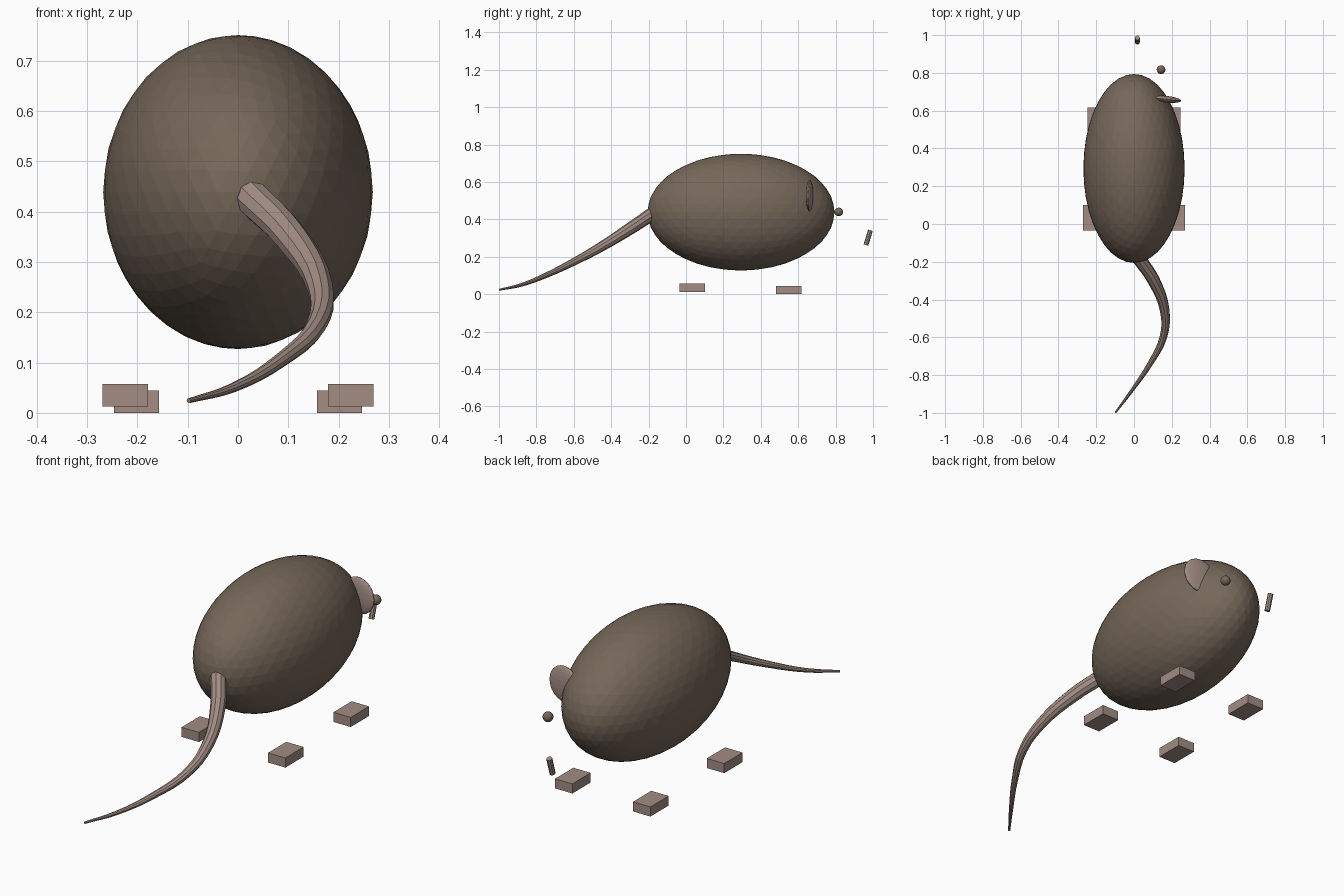
import bpy
from math import radians
from mathutils import Vector

if "Cube" in bpy.data.objects:
    bpy.data.objects.remove(bpy.data.objects["Cube"])


def material(name, rgb):
    m = bpy.data.materials.new(name)
    m.diffuse_color = (*rgb, 1)
    m.use_nodes = True
    m.node_tree.nodes["Principled BSDF"].inputs["Base Color"].default_value = m.diffuse_color
    return m


FUR = material("brown fur", (0.18, 0.135, 0.1))
SKIN = material("pink skin", (0.36, 0.265, 0.23))


def finish(name, mat, scale=(1, 1, 1), rot=(0, 0, 0)):
    o = bpy.context.object
    o.name = name
    o.scale = scale
    o.rotation_euler = rot
    o.data.materials.append(mat)
    return o


def ball(name, mat, loc, radii, subdiv, rot=(0, 0, 0)):
    bpy.ops.mesh.primitive_ico_sphere_add(subdivisions=subdiv, radius=1, location=loc)
    return finish(name, mat, radii, rot)


# Body, ear and eye
ball("body", FUR, (0, 0.294, 0.439), (0.268, 0.5, 0.312), 4)
ball("ear", SKIN, (0.166, 0.661, 0.527), (0.084, 0.018, 0.085), 3, (0, 0, radians(-6)))
ball("eye", FUR, (0.143, 0.817, 0.44), (0.023, 0.023, 0.023), 3)

# Tooth: a small slanted peg
low, high = Vector((0.018, 0.962, 0.263)), Vector((0.018, 0.986, 0.342))
axis = high - low
bpy.ops.mesh.primitive_cylinder_add(vertices=8, radius=0.013, depth=axis.length,
                                    location=(low + high) / 2)
finish("tooth", SKIN, rot=axis.to_track_quat('Z', 'Y').to_euler())

# Feet: mirrored pairs of blocks
for pair, x, y, z in (("tail_side", 0.224, 0.034, 0.035), ("head_side", 0.202, 0.549, 0.0225)):
    for side, s in (("right", 1), ("left", -1)):
        bpy.ops.mesh.primitive_cube_add(size=1, location=(s * x, y, z))
        finish(f"{pair}_{side}_foot", SKIN, (0.09, 0.135, 0.045))

# Tail: tapered tube along a curve, (x, y, z, radius)
path = [(0.025, -0.18, 0.43, 0.036), (0.105, -0.3, 0.35, 0.033), (0.163, -0.46, 0.25, 0.026),
        (0.155, -0.6, 0.173, 0.02), (0.085, -0.74, 0.105, 0.0145),
        (-0.01, -0.88, 0.05, 0.0095), (-0.098, -0.998, 0.024, 0.005)]
curve = bpy.data.curves.new("tail", 'CURVE')
curve.dimensions = '3D'
curve.bevel_depth = 1
curve.bevel_resolution = 3
curve.resolution_u = 4
curve.use_fill_caps = True
spline = curve.splines.new('BEZIER')
spline.use_smooth = False
spline.bezier_points.add(len(path) - 1)
for p, (x, y, z, r) in zip(spline.bezier_points, path):
    p.co = (x, y, z)
    p.radius = r
    p.handle_left_type = p.handle_right_type = 'AUTO'
tail = bpy.data.objects.new("tail", curve)
bpy.context.collection.objects.link(tail)
curve.materials.append(SKIN)
bpy.ops.object.select_all(action='DESELECT')
tail.select_set(True)
bpy.context.view_layer.objects.active = tail
bpy.ops.object.convert(target='MESH')
